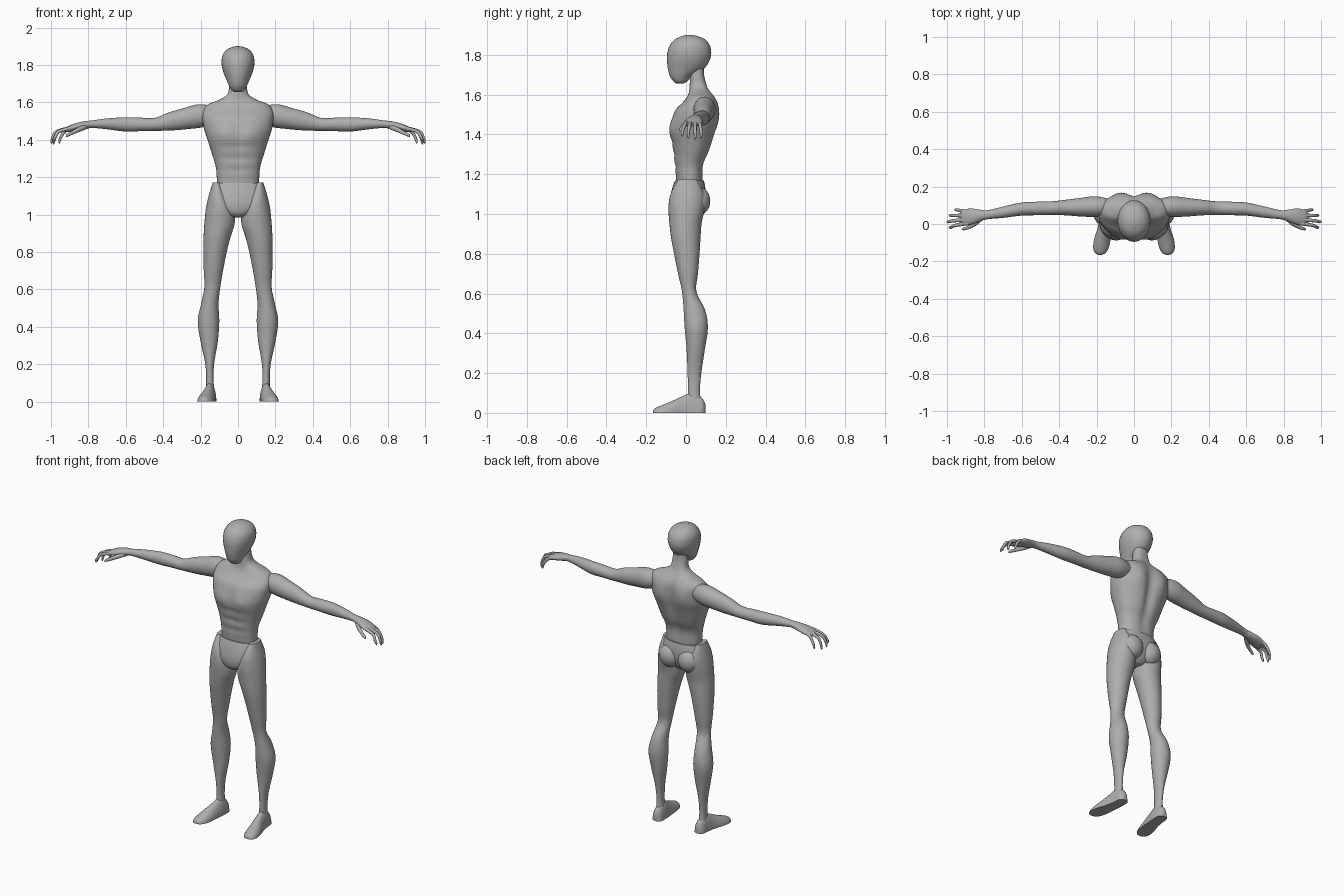
import bpy, math
from mathutils import Vector

if "Cube" in bpy.data.objects:
    bpy.data.objects.remove(bpy.data.objects["Cube"])

grey = bpy.data.materials.new("matte_grey")
grey.diffuse_color = (0.42, 0.42, 0.42, 1)
grey.use_nodes = True
grey.node_tree.nodes["Principled BSDF"].inputs["Base Color"].default_value = grey.diffuse_color


def spline(rows, steps):
    """Catmull-Rom interpolation through rows of numbers."""
    out = []
    n = len(rows)
    for i in range(n - 1):
        a, b, c, d = rows[max(i - 1, 0)], rows[i], rows[i + 1], rows[min(i + 2, n - 1)]
        for s in range(steps):
            t = s / steps
            out.append([0.5 * (2 * q + (r - p) * t + (2 * p - 5 * q + 4 * r - w) * t * t
                               + (3 * q - p - 3 * r + w) * t ** 3)
                        for p, q, r, w in zip(a, b, c, d)])
    out.append(list(rows[-1]))
    return out


def loft(name, rows, u, v=None, sides=32, steps=4, power=2.0, mirror=False, sculpt=None):
    """Skin rings (x, y, z, radius_u, radius_v); v=None makes rings follow the path."""
    rings = spline(rows, steps)
    u = Vector(u)
    verts, faces = [], []
    for i, r in enumerate(rings):
        c = Vector(r[:3])
        if v is None:
            t = Vector(rings[min(i + 1, len(rings) - 1)][:3]) - Vector(rings[max(i - 1, 0)][:3])
            w = t.cross(u).normalized()
        else:
            w = Vector(v)
        for k in range(sides):
            a = math.tau * k / sides
            ca, sa = math.cos(a), math.sin(a)
            p = (c + u * math.copysign(abs(ca) ** (2 / power), ca) * r[3]
                 + w * math.copysign(abs(sa) ** (2 / power), sa) * r[4])
            verts.append(sculpt(p) if sculpt else p)
    for i in range(len(rings) - 1):
        for k in range(sides):
            a, b = i * sides + k, i * sides + (k + 1) % sides
            faces.append((a, b, b + sides, a + sides))
    last = (len(rings) - 1) * sides
    faces += [tuple(reversed(range(sides))), tuple(range(last, last + sides))]
    mesh = bpy.data.meshes.new(name)
    mesh.from_pydata(verts, [], faces)
    ob = bpy.data.objects.new(name, mesh)
    bpy.context.collection.objects.link(ob)
    finish(ob, mirror)
    return ob


def finish(ob, mirror):
    """Consistent normals, material, smooth shading and optional mirroring."""
    ob.data.materials.append(grey)
    bpy.ops.object.select_all(action='DESELECT')
    ob.select_set(True)
    bpy.context.view_layer.objects.active = ob
    bpy.ops.object.mode_set(mode='EDIT')
    bpy.ops.mesh.select_all(action='SELECT')
    bpy.ops.mesh.normals_make_consistent(inside=False)
    bpy.ops.object.mode_set(mode='OBJECT')
    bpy.ops.object.shade_smooth_by_angle(angle=math.radians(50))
    if mirror:
        m = ob.modifiers.new("mirror", 'MIRROR')
        m.use_axis = (True, False, False)
        m.use_mirror_merge = False


def upright(rows):
    """(z, x_min, x_max, y_front, y_back) -> ring rows."""
    return [((a + b) / 2, (f + k) / 2, z, (b - a) / 2, (k - f) / 2) for z, a, b, f, k in rows]


def centred(rows):
    """(z, half_width, y_front, y_back) -> ring rows."""
    return upright([(z, -h, h, f, k) for z, h, f, k in rows])


X, Y, Z = (1, 0, 0), (0, 1, 0), (0, 0, 1)


def bump(d, width):
    return math.exp(-(d / width) ** 2)


def muscles(p):
    """Spine furrow, breastbone furrow, chest plates and abdominal rows."""
    x, z = p.x, p.z
    if p.y > 0.04:
        p.y -= 0.022 * bump(x, 0.028) * bump(z - 1.42, 0.17)
        p.y += 0.012 * bump(abs(x) - 0.085, 0.04) * bump(z - 1.5, 0.07)
    else:
        p.y += 0.009 * bump(x, 0.014) * bump(z - 1.37, 0.14)
        p.y -= 0.010 * bump(abs(x) - 0.075, 0.05) * bump(z - 1.435, 0.045)
        for row in (1.365, 1.30, 1.24):
            p.y += 0.005 * bump(z - row, 0.012) * bump(x, 0.09)
    return p


# Head: smooth egg with a narrow chin
loft("head", centred([
    (1.655, .018, -.045, -.015), (1.665, .034, -.062, .005), (1.69, .048, -.08, .03),
    (1.73, .066, -.091, .09), (1.77, .081, -.095, .118), (1.81, .088, -.094, .127),
    (1.85, .083, -.08, .118), (1.88, .062, -.052, .092), (1.896, .03, -.015, .052),
    (1.90, .006, .01, .025)]), X, Y)

# Torso and neck
loft("torso", centred([
    (1.10, .108, -.05, .08), (1.17, .112, -.05, .085), (1.25, .118, -.058, .09),
    (1.32, .138, -.066, .12), (1.40, .163, -.08, .145), (1.46, .182, -.074, .16),
    (1.52, .19, -.055, .162), (1.56, .185, -.018, .157), (1.59, .16, .005, .143),
    (1.615, .098, .015, .125), (1.645, .056, .018, .108), (1.70, .046, .02, .092),
    (1.76, .042, .02, .09)]), X, Y, sides=64, steps=6, power=2.3, sculpt=muscles)

# Pelvis shell, a little wider than the waist
loft("pelvis", centred([
    (1.168, .125, -.056, .09), (1.12, .145, -.072, .098), (1.06, .148, -.084, .095),
    (1.01, .09, -.078, .075), (.985, .03, -.055, .05)]), X, Y, power=2.3)

# Buttocks
bpy.ops.mesh.primitive_uv_sphere_add(segments=32, ring_count=16, radius=1)
seat = bpy.context.object
seat.name = "buttocks"
for vert in seat.data.vertices:
    vert.co = Vector((.066 + vert.co.x * .068, .06 + vert.co.y * .062, 1.065 + vert.co.z * .073))
finish(seat, True)

# Legs
loft("legs", upright([
    (1.172, .095, .135, -.04, .055), (1.10, .055, .157, -.078, .09), (1.03, .02, .172, -.088, .093),
    (.95, .018, .18, -.083, .078), (.88, .04, .184, -.075, .073), (.80, .06, .185, -.06, .068),
    (.70, .08, .183, -.04, .06), (.61, .095, .18, -.02, .052), (.52, .104, .198, -.012, .095),
    (.43, .10, .215, -.007, .11), (.32, .108, .20, .003, .095), (.20, .128, .175, .008, .077),
    (.10, .13, .17, .01, .07), (.04, .125, .175, .0, .085)]), X, Y, mirror=True)


def flat_sole(p):
    p.z = max(p.z, 0)
    return p


# Feet: (y, x centre, top height, half width) rings cut flat at the floor
foot = [(.097, .148, .045, .012), (.08, .148, .075, .03), (.03, .15, .10, .034),
        (-.02, .157, .083, .037), (-.08, .169, .055, .044), (-.13, .177, .035, .041),
        (-.157, .18, .022, .026), (-.165, .18, .01, .008)]
loft("feet", [(x, y, 0, w, h) for y, x, h, w in foot], X, Z, mirror=True, sculpt=flat_sole)

# Arms with palms
loft("arms", [
    (.12, .09, 1.535, .04, .042), (.20, .093, 1.528, .055, .062), (.28, .09, 1.513, .05, .057),
    (.36, .088, 1.498, .042, .049), (.44, .085, 1.482, .036, .035), (.52, .083, 1.482, .036, .036),
    (.60, .08, 1.482, .035, .038), (.70, .063, 1.485, .03, .029), (.78, .05, 1.483, .024, .02),
    (.82, .046, 1.478, .03, .021), (.87, .04, 1.468, .043, .019), (.91, .034, 1.455, .042, .015),
    (.93, .03, 1.448, .03, .008)], Y, mirror=True)

# Fingers curl downwards: (knuckle y, tip x, tip y, tip z)
for i, (ky, tx, ty, tz) in enumerate([(.066, .955, .076, 1.38), (.045, .985, .046, 1.375),
                                      (.023, .997, .012, 1.38), (.004, .985, -.018, 1.39)]):
    mx = tx - .03
    loft("finger_%d" % (i + 1), [
        (.885, ky, 1.465, .011, .010), (mx, (ky + ty) / 2, 1.445, .009, .009),
        (tx - .008, ty, 1.415, .008, .008), (tx, ty, tz + .01, .006, .006),
        (tx, ty, tz, .002, .002)], Y, sides=12, mirror=True)

# Thumbs
loft("thumbs", [
    (.81, .035, 1.472, .014, .014), (.845, .005, 1.457, .014, .013), (.88, -.016, 1.44, .010, .010),
    (.91, -.026, 1.425, .008, .008), (.918, -.028, 1.415, .002, .002)], Y, sides=12, mirror=True)
